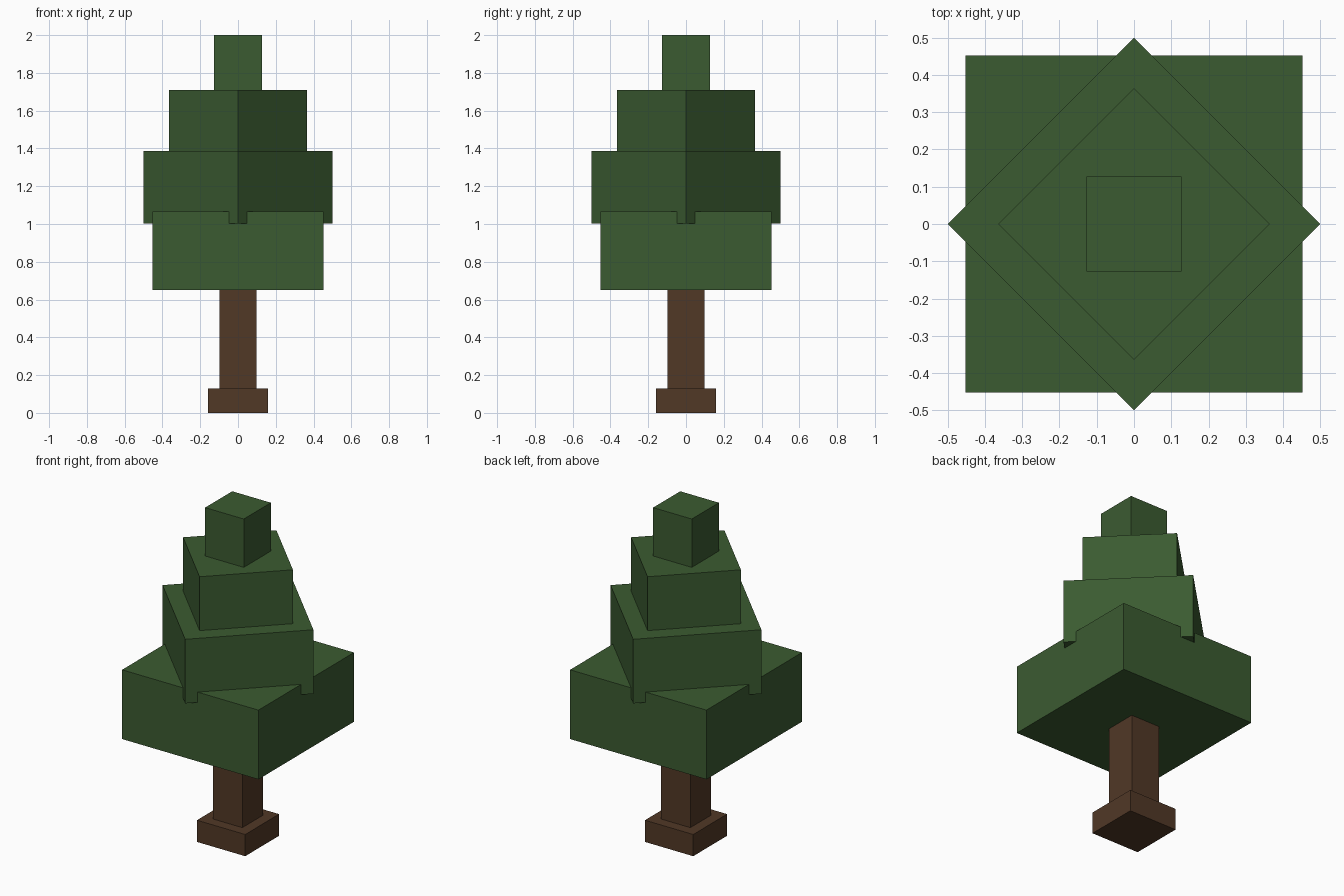
import bpy, bmesh, math
from mathutils import Matrix

if "Cube" in bpy.data.objects:
    bpy.data.objects.remove(bpy.data.objects["Cube"])


def material(name, rgb):
    # sRGB 0-255 to linear
    lin = [((c / 255 + 0.055) / 1.055) ** 2.4 for c in rgb]
    m = bpy.data.materials.new(name)
    m.diffuse_color = (*lin, 1)
    m.use_nodes = True
    m.node_tree.nodes["Principled BSDF"].inputs["Base Color"].default_value = m.diffuse_color
    return m


def block(name, half, z0, z1, mat, turn=0):
    """Square block from z0 to z1, turned about the vertical axis."""
    bm = bmesh.new()
    bmesh.ops.create_cube(bm, size=1)
    bmesh.ops.transform(
        bm, verts=bm.verts,
        matrix=Matrix.Translation((0, 0, (z0 + z1) / 2))
        @ Matrix.Rotation(math.radians(turn), 4, 'Z')
        @ Matrix.Diagonal((2 * half, 2 * half, z1 - z0, 1)))
    me = bpy.data.meshes.new(name)
    bm.to_mesh(me)
    bm.free()
    me.materials.append(mat)
    ob = bpy.data.objects.new(name, me)
    bpy.context.collection.objects.link(ob)
    return ob


bark = material("bark_brown", (81, 56, 38))
leaf = material("leaf_green", (59, 91, 49))

# Trunk
block("trunk_base", 0.16, 0.0, 0.13, bark)
block("trunk", 0.097, 0.13, 0.65, bark)

# Foliage tiers, the middle two turned by 45 degrees
diag = math.sqrt(0.5)
block("foliage_lower", 0.452, 0.65, 1.065, leaf)
block("foliage_middle", 0.5 * diag, 1.003, 1.387, leaf, 45)
block("foliage_upper", 0.364 * diag, 1.387, 1.71, leaf, 45)
block("foliage_tip", 0.128, 1.71, 2.0, leaf)
